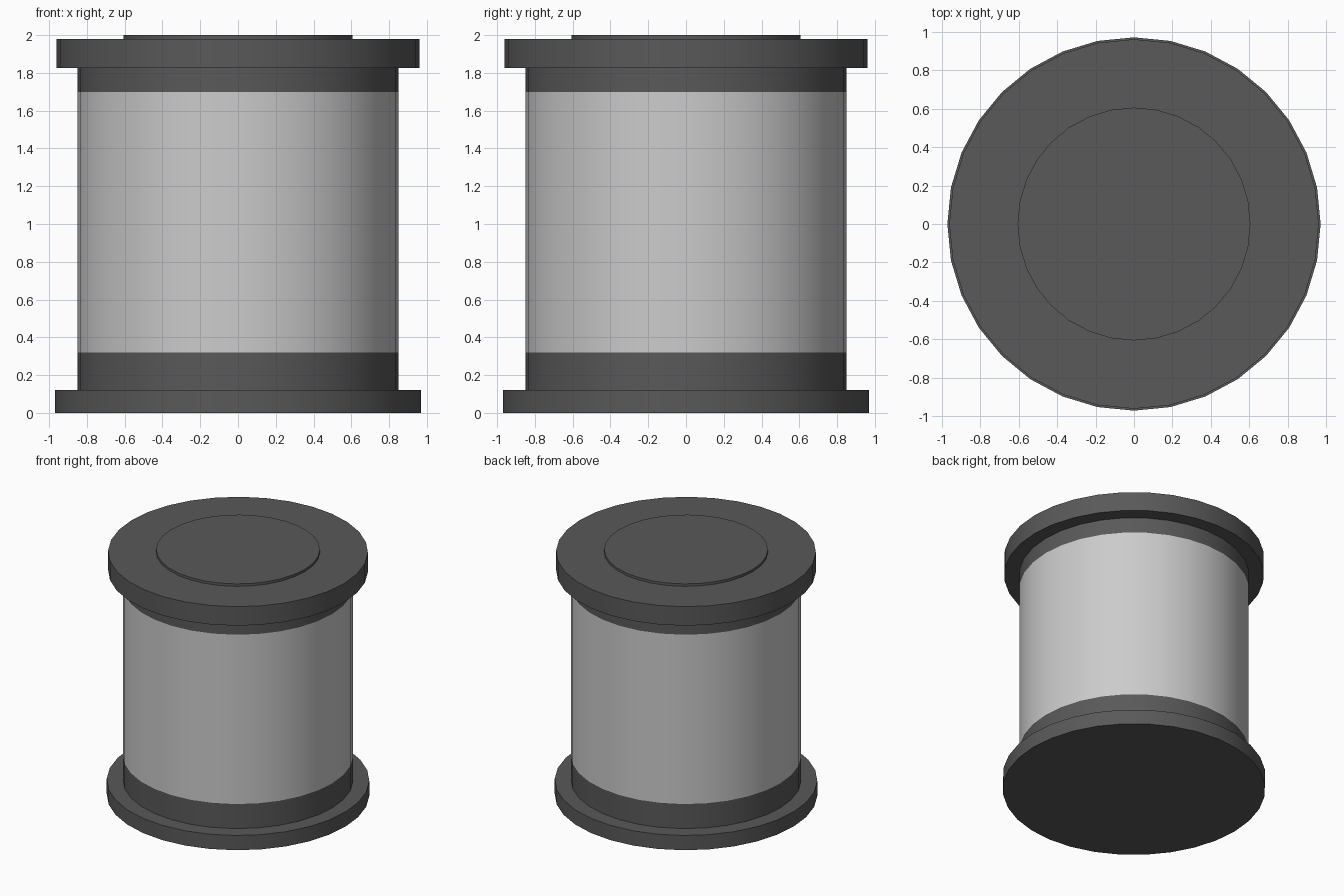
import bpy, bmesh, math

if "Cube" in bpy.data.objects:
    bpy.data.objects.remove(bpy.data.objects["Cube"])

SIDES = 32

dark = bpy.data.materials.new("dark_grey")
dark.diffuse_color = (0.1, 0.1, 0.1, 1)
dark.use_nodes = True
dark.node_tree.nodes["Principled BSDF"].inputs["Base Color"].default_value = dark.diffuse_color


def drum(name, radius, z0, z1, material=None, caps=True):
    """Upright cylinder between two heights, optionally an open tube."""
    bm = bmesh.new()
    rings = []
    for z in (z0, z1):
        rings.append([bm.verts.new((radius * math.cos(2 * math.pi * i / SIDES),
                                    radius * math.sin(2 * math.pi * i / SIDES), z))
                      for i in range(SIDES)])
    low, high = rings
    for i in range(SIDES):
        j = (i + 1) % SIDES
        bm.faces.new((low[i], low[j], high[j], high[i]))
    if caps:
        bm.faces.new(list(reversed(low)))
        bm.faces.new(high)
    mesh = bpy.data.meshes.new(name)
    bm.to_mesh(mesh)
    bm.free()
    if material:
        mesh.materials.append(material)
    obj = bpy.data.objects.new(name, mesh)
    bpy.context.collection.objects.link(obj)
    obj.select_set(True)
    bpy.context.view_layer.objects.active = obj
    return obj


# Foot flange, body with its two dark bands, and lid
drum("base_flange", 0.97, 0.0, 0.12, dark)
drum("lower_band", 0.85, 0.12, 0.32, dark, caps=False)
drum("body", 0.85, 0.32, 1.70, caps=False)
drum("upper_band", 0.85, 1.70, 1.83, dark, caps=False)
drum("lid_flange", 0.96, 1.825, 1.98, dark)
drum("lid_disc", 0.605, 1.98, 2.0, dark)

# Smooth sides, crisp rims
bpy.ops.object.shade_smooth_by_angle(angle=math.radians(30))
